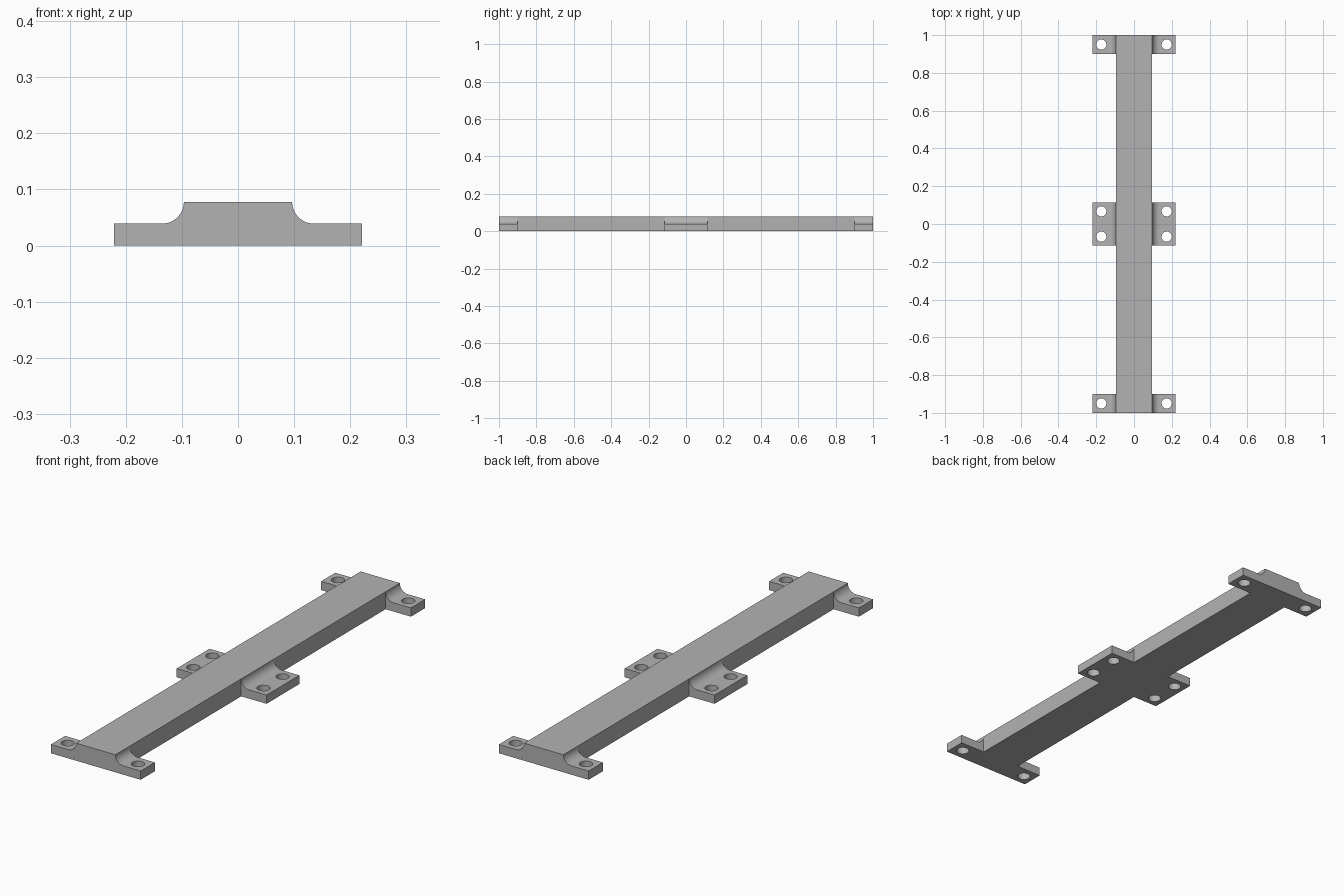
import bpy, bmesh
from math import sin, cos, pi
from mathutils import Matrix, Vector

cube = bpy.data.objects.get("Cube")
if cube:
    bpy.data.objects.remove(cube, do_unlink=True)

HALF_W, HEIGHT = 0.0965, 0.078      # bar
TAB_X, TAB_Z = 0.221, 0.039         # mounting tabs
FILLET = HEIGHT - TAB_Z
HOLE_X, HOLE_R = 0.173, 0.027
TAB_SPANS = [(-1, -0.9), (-0.115, 0.115), (0.9, 1)]
HOLE_YS = [-0.95, -0.067, 0.067, 0.95]

grey = bpy.data.materials.new("plain grey")
grey.use_nodes = True
colour = (0.45, 0.45, 0.45, 1)
grey.diffuse_color = colour
grey.node_tree.nodes["Principled BSDF"].inputs["Base Color"].default_value = colour


def make_object(name, bm):
    bmesh.ops.recalc_face_normals(bm, faces=bm.faces)
    mesh = bpy.data.meshes.new(name)
    bm.to_mesh(mesh)
    bm.free()
    mesh.materials.append(grey)
    obj = bpy.data.objects.new(name, mesh)
    bpy.context.collection.objects.link(obj)
    return obj


def extrude_profile(bm, points, y0, y1):
    face = bm.faces.new([bm.verts.new((x, y0, z)) for x, z in points])
    out = bmesh.ops.extrude_face_region(bm, geom=[face])["geom"]
    verts = [v for v in out if isinstance(v, bmesh.types.BMVert)]
    bmesh.ops.translate(bm, verts=verts, vec=(0, y1 - y0, 0))


def apply_boolean(target, other, operation):
    mod = target.modifiers.new(operation.lower(), "BOOLEAN")
    mod.operation, mod.solver, mod.object = operation, "EXACT", other
    bpy.context.view_layer.objects.active = target
    bpy.ops.object.modifier_apply(modifier=mod.name)
    bpy.data.objects.remove(other, do_unlink=True)


# Long central bar
bm = bmesh.new()
extrude_profile(bm, [(-HALF_W, 0), (HALF_W, 0), (HALF_W, HEIGHT), (-HALF_W, HEIGHT)], -1, 1)
bracket = make_object("mounting_bar", bm)

# Side tabs with a concave fillet running up to the bar's top edge
steps = 12
arc = [(HALF_W + FILLET * (1 - sin(a)), HEIGHT - FILLET * cos(a))
       for a in (i * pi / 2 / steps for i in range(steps + 1))]
profile = [(0.06, 0), (TAB_X, 0), (TAB_X, TAB_Z)] + arc + [(0.06, HEIGHT)]
bm = bmesh.new()
for side in (-1, 1):
    for y0, y1 in TAB_SPANS:
        extrude_profile(bm, [(side * x, z) for x, z in profile], y0, y1)
apply_boolean(bracket, make_object("side_tabs", bm), "UNION")

# Screw holes
bm = bmesh.new()
for x in (-HOLE_X, HOLE_X):
    for y in HOLE_YS:
        bmesh.ops.create_cone(bm, cap_ends=True, segments=32, radius1=HOLE_R, radius2=HOLE_R,
                              depth=0.2, matrix=Matrix.Translation((x, y, 0.02)))
holes = make_object("hole_cutters", bm)
holes.hide_render = True
apply_boolean(bracket, holes, "DIFFERENCE")

# Smooth only the curved walls: their facets face no axis squarely
for poly in bracket.data.polygons:
    poly.use_smooth = max(abs(c) for c in poly.normal) < 0.9999
